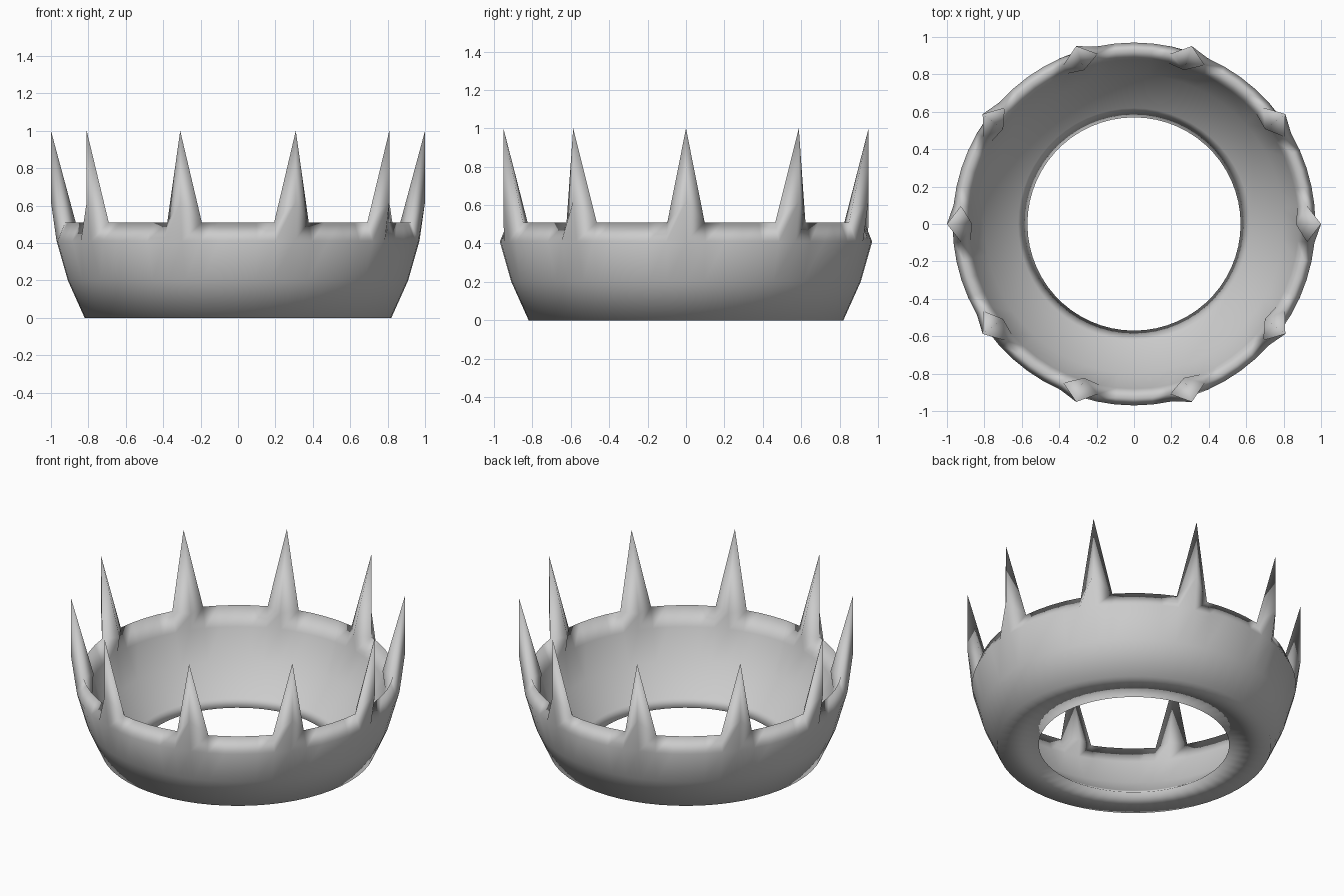
import bpy, bmesh
from math import cos, sin, radians

cube = bpy.data.objects.get("Cube")
if cube:
    bpy.data.objects.remove(cube, do_unlink=True)

SPIKES = 10
STEPS = 6                      # columns from one spike to the next
COLUMNS = SPIKES * STEPS

# Band section as (radius, height), hole edge to rim, then rim back to the hole
OUTER = [(0.57, 0), (0.82, 0), (0.91, 0.2), (0.97, 0.41)]
RIM = (0.93, 0.51)
INNER = [(0.88, 0.39), (0.80, 0.2), (0.62, 0.04)]

# Spike points on the centre line of each spike
RIDGE, TIP, BACK = (1.0, 0.62), (1.0, 1.0), (0.865, 0.5)

bm = bmesh.new()


def point(column, radius, height):
    a = radians(360 * column / COLUMNS)
    return bm.verts.new((radius * cos(a), radius * sin(a), height))


# Each column holds an outside strip, an inside strip, and a tip at spikes
columns = []
for c in range(COLUMNS):
    outer = [point(c, *p) for p in OUTER]
    inner = [point(c, *p) for p in INNER]
    if c % STEPS == 0:
        front, back, tip = (point(c, *p) for p in (RIDGE, BACK, TIP))
    else:
        front = back = point(c, *RIM)
        tip = None
    columns.append((outer + [front], [back] + inner + [outer[0]], tip))

for c in range(COLUMNS):
    a, b = columns[c], columns[(c + 1) % COLUMNS]
    for strip in (0, 1):
        for i in range(len(a[strip]) - 1):
            bm.faces.new((a[strip][i], b[strip][i], b[strip][i + 1], a[strip][i + 1]))
    # Spike sides: one outer and one inner triangle on each side of the tip
    tip = a[2] or b[2]
    if tip:
        for lower in ((a[0][-1], b[0][-1]), (b[1][0], a[1][0])):
            bm.faces.new((*lower, tip))

bmesh.ops.recalc_face_normals(bm, faces=bm.faces[:])
for f in bm.faces:
    f.smooth = True

mesh = bpy.data.meshes.new("crown_band")
bm.to_mesh(mesh)
bm.free()
crown = bpy.data.objects.new("crown_band", mesh)
bpy.context.collection.objects.link(crown)

# Plain light grey
GREY = (0.6, 0.6, 0.6, 1)
mat = bpy.data.materials.new("light_grey")
mat.use_nodes = True
mat.diffuse_color = GREY
mat.node_tree.nodes["Principled BSDF"].inputs["Base Color"].default_value = GREY
mesh.materials.append(mat)
